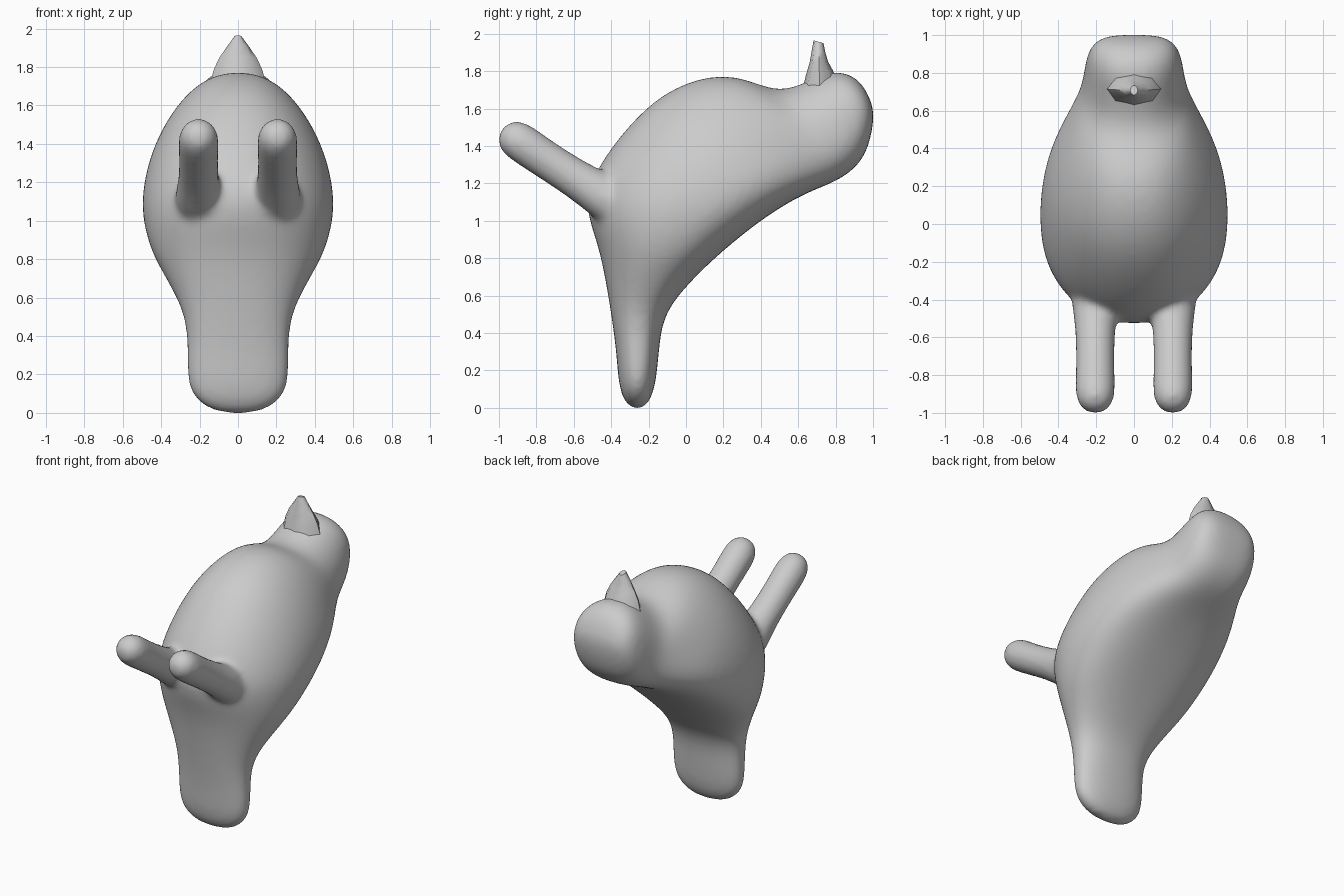
import bpy, bmesh, math
from mathutils import Vector

cube = bpy.data.objects.get("Cube")
if cube:
    bpy.data.objects.remove(cube)

grey = bpy.data.materials.new("plain grey")
grey.use_nodes = True
colour = (0.6, 0.6, 0.6, 1)
grey.diffuse_color = colour
grey.node_tree.nodes["Principled BSDF"].inputs["Base Color"].default_value = colour


def loft(bm, sections, sides, x=0, power=1.0, skew=0.0):
    """Closed tube; each section is (front y, front z, back y, back z, half width).
    Skew moves the widest part of upper sections toward the back."""
    rings = []
    for ay, az, by, bz, w in sections:
        a, b = Vector((x, ay, az)), Vector((x, by, bz))
        mid, half = (a + b) / 2, (a - b) / 2
        k = skew * min(1, max(0, (az - .5) / .5))
        ring = []
        for i in range(sides):
            t = math.tau * i / sides
            c, s = math.cos(t), math.sin(t)
            c = math.copysign(abs(c) ** power, c)
            s = math.copysign(abs(s) ** power, s)
            ring.append(bm.verts.new(mid + half * (c - k * s * s) + Vector((w * s, 0, 0))))
        rings.append(ring)
    for r, q in zip(rings, rings[1:]):
        for i in range(sides):
            j = (i + 1) % sides
            bm.faces.new((r[i], r[j], q[j], q[i]))
    bm.faces.new(rings[0])
    bm.faces.new(rings[-1])


def make_object(name, bm):
    bmesh.ops.recalc_face_normals(bm, faces=bm.faces)
    mesh = bpy.data.meshes.new(name)
    bm.to_mesh(mesh)
    bm.free()
    mesh.materials.append(grey)
    obj = bpy.data.objects.new(name, mesh)
    bpy.context.collection.objects.link(obj)
    bpy.ops.object.select_all(action='DESELECT')
    obj.select_set(True)
    bpy.context.view_layer.objects.active = obj
    return obj


# Body: tail at the floor, round belly, head at the back
bm = bmesh.new()
loft(bm, [
    (-.29, -.005, -.23, -.005, .08),
    (-.335, .04, -.19, .04, .2),
    (-.362, .13, -.16, .13, .265),
    (-.372, .3, -.145, .3, .267),
    (-.4, .5, -.125, .49, .267),
    (-.437, .72, -.01, .64, .36),
    (-.475, .88, .14, .79, .45),
    (-.535, 1.04, .3, .925, .49),
    (-.53, 1.18, .42, 1.015, .503),
    (-.43, 1.36, .52, 1.08, .492),
    (-.285, 1.54, .6, 1.125, .465),
    (-.12, 1.69, .675, 1.16, .42),
    (.1, 1.78, .75, 1.19, .358),
    (.3, 1.775, .82, 1.222, .305),
    (.48, 1.685, .885, 1.265, .275),
    (.63, 1.735, .95, 1.335, .262),
    (.79, 1.815, .985, 1.43, .242),
    (.91, 1.773, 1.003, 1.53, .195),
    (.97, 1.69, 1.003, 1.6, .1),
], 32, power=.88, skew=.2)

# Legs: round rods rising forward, flared where they meet the body
direction = Vector((0, -.83, .56))
across = Vector((0, .56, .83))
for side in (-1, 1):
    sections = []
    for y, z, r in ((-.3, 1.04, .13), (-.46, 1.145, .125), (-.55, 1.2, .109),
                    (-.7, 1.295, .104), (-.82, 1.375, .107), (-.9, 1.43, .108)):
        c = Vector((0, y, z))
        a, b = c + across * r, c - across * r
        sections.append((a.y, a.z, b.y, b.z, r))
    for angle in (30, 55, 75):
        t = math.radians(angle)
        r = .108 * math.cos(t)
        c = Vector((0, -.9, 1.43)) + direction * .108 * math.sin(t)
        a, b = c + across * r, c - across * r
        sections.append((a.y, a.z, b.y, b.z, r))
    loft(bm, sections, 16, x=.205 * side)

body = make_object("body_with_legs", bm)
rounding = body.modifiers.new("round", 'SUBSURF')
rounding.levels = 2
remesh = body.modifiers.new("blend", 'REMESH')
remesh.mode = 'VOXEL'
remesh.voxel_size = .018
smooth = body.modifiers.new("soften", 'SMOOTH')
smooth.factor = .5
smooth.iterations = 16
for name in ("round", "blend", "soften"):
    bpy.ops.object.modifier_apply(modifier=name)
bpy.ops.object.shade_smooth()

# Beak: small faceted spike on top of the head
bm = bmesh.new()
loft(bm, [
    (.62, 1.69, .81, 1.74, .145),
    (.64, 1.775, .785, 1.805, .125),
    (.662, 1.85, .76, 1.85, .096),
    (.672, 1.91, .745, 1.9, .058),
    (.682, 1.965, .735, 1.95, .02),
], 8)
beak = make_object("beak", bm)
bpy.ops.object.shade_smooth_by_angle(angle=math.radians(50))
